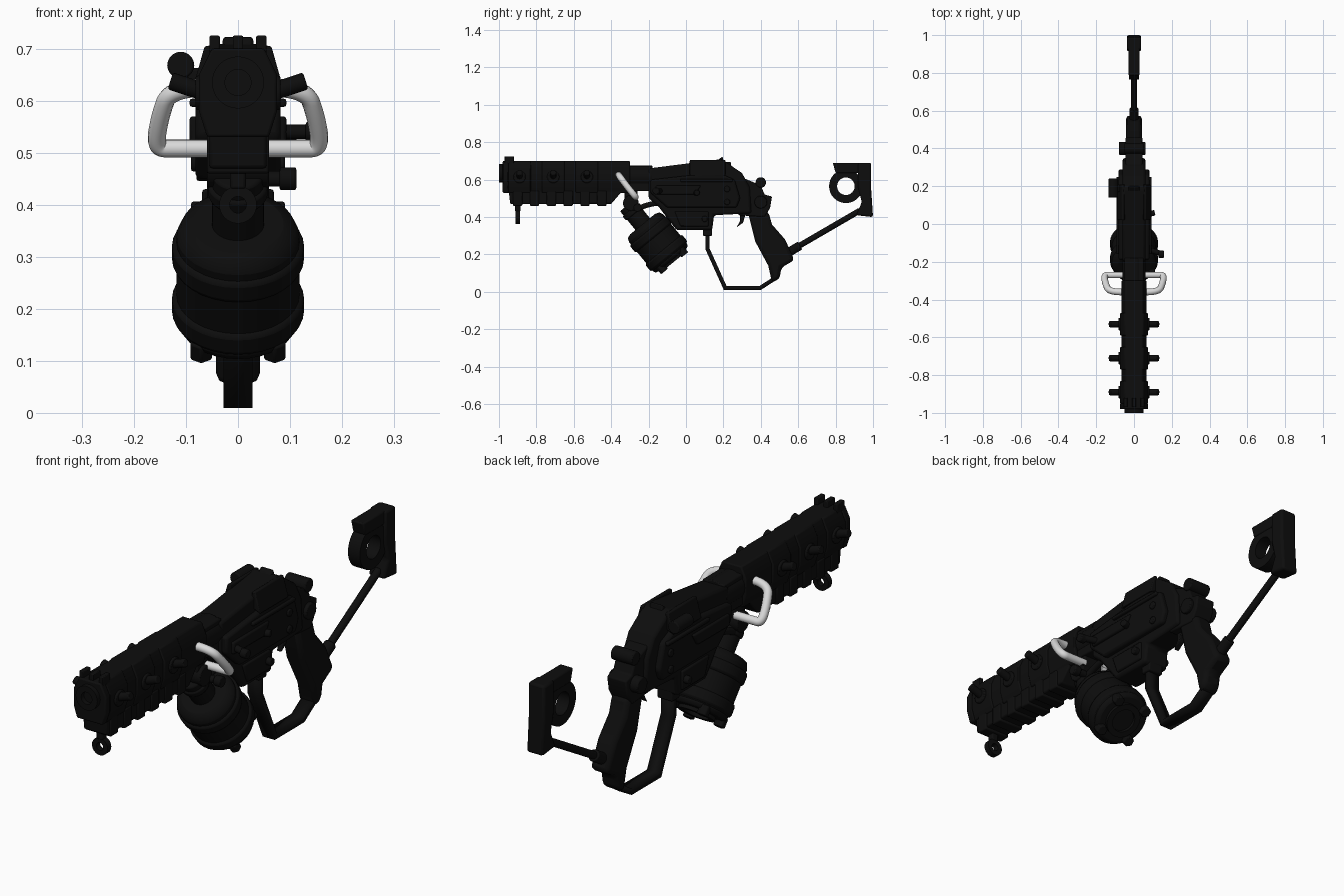
import bpy, bmesh, math
from mathutils import Vector, Matrix

if "Cube" in bpy.data.objects:
    bpy.data.objects.remove(bpy.data.objects["Cube"])


def material(name, value):
    colour = (value, value, value, 1)
    mat = bpy.data.materials.new(name)
    mat.use_nodes = True
    mat.diffuse_color = colour
    shader = mat.node_tree.nodes["Principled BSDF"]
    shader.inputs["Base Color"].default_value = colour
    return mat


BLACK = material("gunmetal black", .004)
PALE = material("pale grey", .7)
RIGHT, BACK = Vector((1, 0, 0)), Vector((0, 1, 0))
SIDES = (-1, 1)


def finish(name, mesh, mat=BLACK, bevel=0):
    part = bpy.data.objects.new(name, mesh)
    bpy.context.collection.objects.link(part)
    mesh.materials.clear()
    mesh.materials.append(mat)
    if bevel:
        edge = part.modifiers.new("soft_edges", "BEVEL")
        edge.width, edge.segments = bevel, 2
    bpy.ops.object.select_all(action="DESELECT")
    part.select_set(True)
    bpy.context.view_layer.objects.active = part
    bpy.ops.object.shade_smooth_by_angle(angle=math.radians(35))
    return part


def finish_bmesh(name, bm, bevel=0):
    bmesh.ops.recalc_face_normals(bm, faces=bm.faces)
    mesh = bpy.data.meshes.new(name)
    bm.to_mesh(mesh)
    bm.free()
    return finish(name, mesh, bevel=bevel)


def extrude_outline(name, corners, travel, bevel):
    bm = bmesh.new()
    face = bm.faces.new([bm.verts.new(corner) for corner in corners])
    swept = bmesh.ops.extrude_face_region(bm, geom=[face], use_keep_orig=True)["geom"]
    bmesh.ops.translate(bm, vec=travel, verts=[v for v in swept if isinstance(v, bmesh.types.BMVert)])
    return finish_bmesh(name, bm, bevel)


def slab(name, outline, half_width, middle=0, bevel=.006):
    """Side outline of (y, z) points, given a thickness across x."""
    corners = [(middle - half_width, y, z) for y, z in outline]
    return extrude_outline(name, corners, RIGHT * half_width * 2, bevel)


def sleeve(name, start, end, grow=0):
    """Faceted barrel jacket, symmetrical in x, running along y."""
    half = [(.045, .7), (.067, .65), (.067, .58), (.053, .53)]
    section = half + [(-x, z) for x, z in reversed(half)]
    corners = [(x * (1 + grow), start, z) for x, z in section]
    return extrude_outline(name, corners, BACK * (end - start), .005)


def box(name, centre, size, bevel=.005):
    bm = bmesh.new()
    place = Matrix.Translation(centre) @ Matrix.Diagonal((*size, 1))
    bmesh.ops.create_cube(bm, size=1, matrix=place)
    return finish_bmesh(name, bm, bevel)


def rod(name, start, end, radius, sides=20, bevel=.004):
    start, end = Vector(start), Vector(end)
    line = end - start
    turn = line.to_track_quat("Z", "Y").to_matrix().to_4x4()
    bm = bmesh.new()
    bmesh.ops.create_cone(bm, cap_ends=True, segments=sides, radius1=radius, radius2=radius,
                          depth=line.length, matrix=Matrix.Translation((start + end) / 2) @ turn)
    part = finish_bmesh(name, bm, bevel)
    if bevel:
        part.modifiers["soft_edges"].limit_method = "ANGLE"
    return part


def ring(name, centre, direction, outer, inner, depth, sides=32):
    """Flat washer: a square section spun about a line."""
    turn = direction.to_track_quat("Z", "Y")
    bm = bmesh.new()
    section = [(outer, -depth), (outer, depth), (inner, depth), (inner, -depth)]
    loop = [bm.verts.new(Vector(centre) + turn @ Vector((r, 0, h / 2))) for r, h in section]
    edges = [bm.edges.new((loop[i - 1], loop[i])) for i in range(len(loop))]
    bmesh.ops.spin(bm, geom=loop + edges, cent=centre, axis=turn @ Vector((0, 0, 1)),
                   angle=math.tau, steps=sides, use_merge=True)
    bmesh.ops.remove_doubles(bm, verts=bm.verts, dist=.0001)
    return finish_bmesh(name, bm)


def tube(name, path, radius, mat=BLACK):
    curve = bpy.data.curves.new(name, "CURVE")
    curve.dimensions, curve.bevel_depth, curve.use_fill_caps = "3D", radius, True
    spline = curve.splines.new("NURBS")
    spline.points.add(len(path) - 1)
    for point, position in zip(spline.points, path):
        point.co = (*position, 1)
    spline.order_u, spline.use_endpoint_u = 3, True
    guide = bpy.data.objects.new(name + "_path", curve)
    bpy.context.collection.objects.link(guide)
    graph = bpy.context.evaluated_depsgraph_get()
    mesh = bpy.data.meshes.new_from_object(guide.evaluated_get(graph))
    bpy.data.objects.remove(guide)
    return finish(name, mesh, mat)


def strap(name, path, half_width, thickness):
    """Bent flat bar following (y, z) points."""
    bm = bmesh.new()
    rows = [[bm.verts.new((side * half_width, y, z)) for side in SIDES] for y, z in path]
    for (a, b), (c, d) in zip(rows, rows[1:]):
        bm.faces.new((a, b, d, c))
    part = finish_bmesh(name, bm)
    solid = part.modifiers.new("thickness", "SOLIDIFY")
    solid.thickness, solid.offset, solid.use_even_offset = thickness, 0, True
    return part


# Barrel shroud, forend and muzzle
sleeve("shroud", -.97, -.3)
sleeve("muzzle_collar", -.98, -.95, grow=.12)
slab("forend", [(-.95, .56), (-.94, .47), (-.4, .47), (-.34, .54)], .055)
for i in range(6):
    box("forend_rib", (0, -.9 + i * .09, .5), (.12, .05, .08))
ring("muzzle", (0, -.97, .635), BACK, outer=.05, inner=.025, depth=.06)
for x in (-.045, 0, .045):
    box("front_sight", (x, -.945, .705), (.02, .05, .04), bevel=.003)

# Bands with a peg on each side
for y in (-.89, -.71, -.53):
    sleeve("shroud_band", y - .06, y + .06, grow=.1)
    for side in SIDES:
        root = Vector((side * .06, y, .615))
        rod("peg_base", root, root + RIGHT * side * .022, .033)
        rod("side_peg", root, root + Vector((side * .07, 0, .023)), .017)

# Sling lug below the muzzle
box("lug_stem", (0, -.9, .455), (.03, .03, .05))
ring("sling_lug", (0, -.9, .4), BACK, outer=.036, inner=.016, depth=.025)

# Pale side handles
for side in SIDES:
    loop = [(.06, -.36, .625), (.13, -.36, .625), (.15, -.32, .57),
            (.16, -.27, .508), (.12, -.27, .508), (.04, -.27, .508)]
    tube("side_handle", [(side * x, y, z) for x, y, z in loop], .0175, PALE)

# Barrel joint and receiver
rod("barrel_joint", (0, -.32, .615), (0, -.18, .615), .062)
box("joint_block", (0, -.25, .605), (.1, .14, .13))
slab("receiver", [(-.2, .66), (.19, .71), (.3, .635), (.34, .56), (.35, .42), (.15, .41),
                  (.14, .33), (-.05, .33), (-.15, .46), (-.2, .5)], .06, bevel=.012)
slab("top_rail", [(-.18, .65), (.16, .695), (.195, .725), (.21, .66)], .03)
for side in SIDES:
    slab("side_plate", [(-.19, .6), (.17, .64), (.26, .6), (.29, .5), (.27, .45), (-.1, .45), (-.19, .53)],
         .016, middle=side * .066, bevel=.01)
    slab("slide_strip", [(-.16, .52), (.05, .52), (.08, .57), (-.16, .57)], .009, middle=side * .084)
    slab("lower_panel", [(-.06, .43), (.12, .43), (.12, .35), (-.03, .35)], .009, middle=side * .06)
    box("side_rib", (side * .084, .11, .596), (.018, .28, .016))
    fin = [(.045, .64), (.088, .62), (.064, .705), (.05, .705)]
    extrude_outline("upper_fin", [(side * x, .02, z) for x, z in fin], BACK * .19, .004)
    for y, z in ((.22, .55), (.22, .48), (.1, .39)):
        rod("pin", (side * .05, y, z), (side * .09, y, z), .016)

# Controls and sight tube
rod("charging_handle", (.06, -.13, .54), (.155, -.16, .54), .014)
rod("charging_knob", (.13, -.16, .54), (.16, -.16, .54), .019)
rod("selector", (.07, .05, .53), (.11, .06, .53), .015)
rod("sight_tube", (-.11, .14, .668), (-.11, .24, .668), .026)
box("sight_tube_mount", (-.08, .19, .65), (.06, .04, .025))

# Rear block and trigger
slab("rear_block", [(.28, .62), (.4, .57), (.42, .52), (.46, .51), (.45, .45), (.42, .4), (.28, .41)], .045)
rod("rear_knob", (-.05, .4, .585), (.05, .4, .585), .028)
rod("rear_axle", (-.08, .4, .48), (.06, .4, .48), .034)
slab("trigger", [(.29, .42), (.32, .42), (.305, .37), (.27, .345), (.29, .38)], .012, bevel=.003)

# Grip and hand guard
slab("grip", [(.33, .43), (.44, .43), (.46, .36), (.53, .28), (.58, .17), (.51, .13),
              (.5, .07), (.46, .05), (.44, .14), (.37, .27)], .042, bevel=.018)
strap("hand_guard", [(.115, .35), (.115, .23), (.21, .02), (.395, .02), (.48, .075)], .028, .022)
box("guard_mount", (0, .115, .33), (.07, .05, .06))

# Stock strut and butt
rod("strut_socket", (0, .53, .2), (0, .61, .248), .024)
rod("stock_strut", (0, .56, .22), (0, .93, .435), .0155)
slab("butt_plate", [(.92, .69), (.99, .69), (.99, .55), (1, .4), (.91, .41), (.94, .48), (.92, .56)],
     .038, bevel=.01)
slab("butt_top", [(.785, .69), (.95, .69), (.95, .635), (.8, .635)], .03)
ring("butt_ring", (0, .855, .565), RIGHT, outer=.09, inner=.047, depth=.055)

# Drum canister on a tilted neck: stepped cylinders along one line
top, axis = Vector((0, -.295, .44)), Vector((0, .63, -.77)).normalized()
across = axis.cross(RIGHT)


def canister_step(name, start, end, radius, bevel=.006):
    return rod(name, top + axis * start, top + axis * end, radius, 32, bevel)


canister_step("neck", -.03, .12, .05)
canister_step("neck_flange", 0, .03, .057)
canister_step("canister_dome", .1, .2, .118, bevel=.03)
canister_step("canister_body", .15, .33, .118)
for start in (.145, .275):
    canister_step("canister_band", start, start + .05, .127, bevel=.01)
canister_step("canister_base", .3, .348, .116, bevel=.015)
ring("base_ring", top + axis * .35, axis, outer=.075, inner=.05, depth=.024)
for k in range(4):
    angle = math.pi * (k / 2 + 1 / 4)
    foot = top + (RIGHT * math.cos(angle) + across * math.sin(angle)) * .1
    rod("canister_foot", foot + axis * .33, foot + axis * .37, .024, 6)

# Neck mounting and valve
rod("neck_hinge", (-.06, -.295, .475), (.06, -.295, .475), .042)
box("neck_hanger", (0, -.295, .52), (.09, .07, .08))
rod("neck_valve", (.04, -.26, .45), (.09, -.26, .45), .015)
rod("valve_knob", (.08, -.26, .45), (.112, -.26, .45), .022)
for side in SIDES:
    x = side * .035
    tube("feed_link", [(x, -.28, .43), (x, -.21, .475), (x, -.13, .475)], .014)
